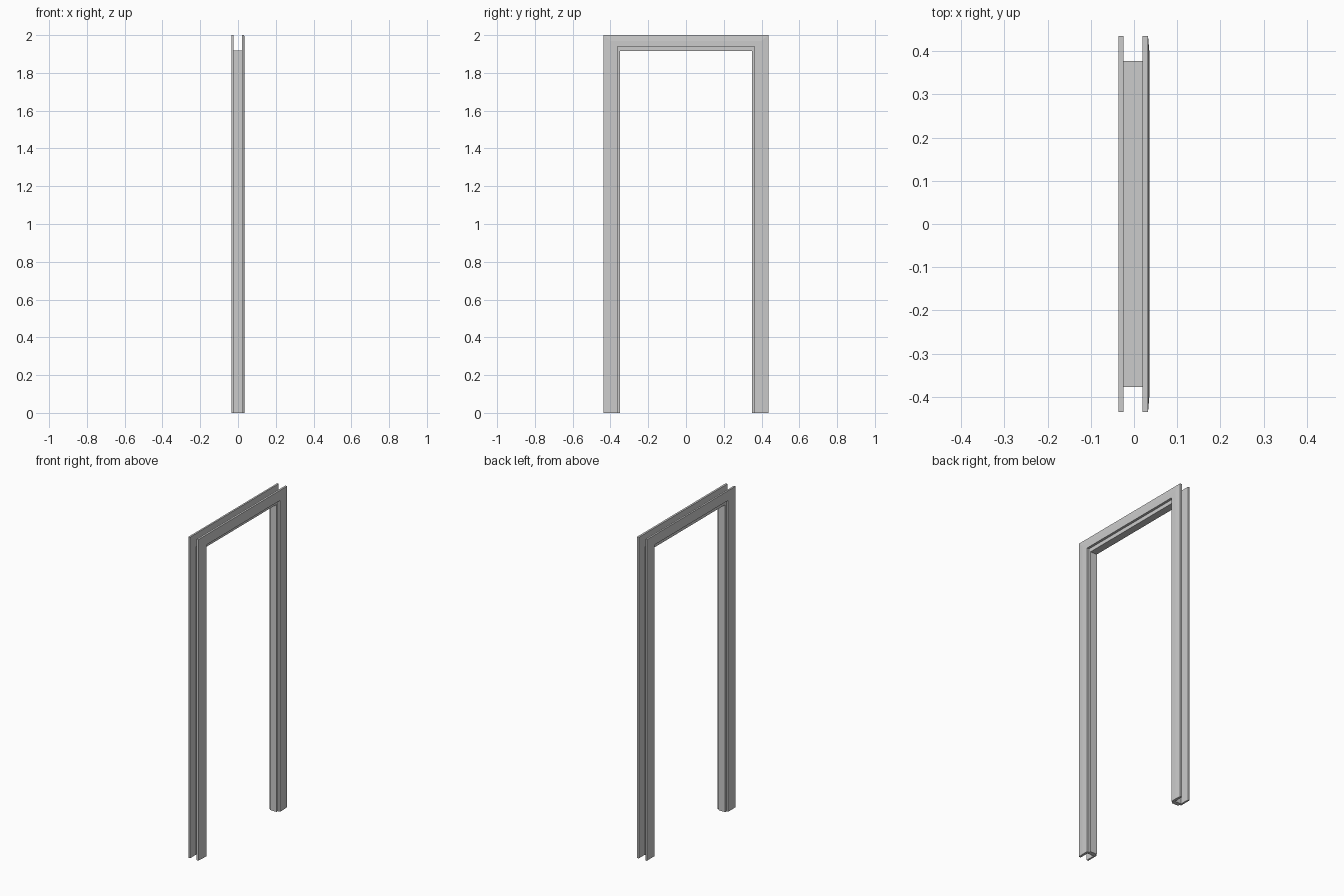
import bpy, bmesh

if "Cube" in bpy.data.objects:
    bpy.data.objects.remove(bpy.data.objects["Cube"])

HALF_W, TOP = 0.436, 2.0      # outer size of the frame
LEG_W, HEAD_H = 0.073, 0.061  # casing widths on legs and head


def make_object(name, bm):
    bmesh.ops.recalc_face_normals(bm, faces=bm.faces)
    mesh = bpy.data.meshes.new(name)
    bm.to_mesh(mesh)
    bm.free()
    obj = bpy.data.objects.new(name, mesh)
    bpy.context.collection.objects.link(obj)
    return obj


def sweep(name, profile):
    """Sweep (side inset, top inset, x) points up one leg, across and down."""
    bm = bmesh.new()
    rings = []
    for side, at_top in ((-1, 0), (-1, 1), (1, 1), (1, 0)):
        rings.append([bm.verts.new((x, side * (HALF_W - dy), (TOP - dz) * at_top))
                      for dy, dz, x in profile])
    n = len(profile)
    for a, b in zip(rings, rings[1:]):
        for i in range(n):
            j = (i + 1) % n
            bm.faces.new((a[i], a[j], b[j], b[i]))
    bm.faces.new(rings[0])
    bm.faces.new(rings[-1])
    return make_object(name, bm)


# Mitred casings; the front one has a gently sloped outer band
sweep("right_casing", [(0, 0, 0.020), (0, 0, 0.0325),
                       (LEG_W / 2, HEAD_H / 2, 0.0355),
                       (LEG_W, HEAD_H, 0.0355), (LEG_W, HEAD_H, 0.020)])
sweep("left_casing", [(0, 0, -0.0245), (0, 0, -0.0355),
                      (LEG_W, HEAD_H, -0.0355), (LEG_W, HEAD_H, -0.0245)])

# Jamb lining: thick on the legs, thin at the head
sweep("jamb_lining", [(0.059, 0.082, -0.0245), (0.059, 0.082, 0.020),
                      (0.086, 0.085, 0.020), (0.086, 0.085, -0.0245)])

# Thin reveal strips closing the step between jamb and casing
for name, x0, x1 in (("right_reveal", 0.020, 0.0205),
                     ("left_reveal", -0.025, -0.0245)):
    sweep(name, [(LEG_W, HEAD_H, x0), (LEG_W, HEAD_H, x1),
                 (0.086, 0.085, x1), (0.086, 0.085, x0)])
